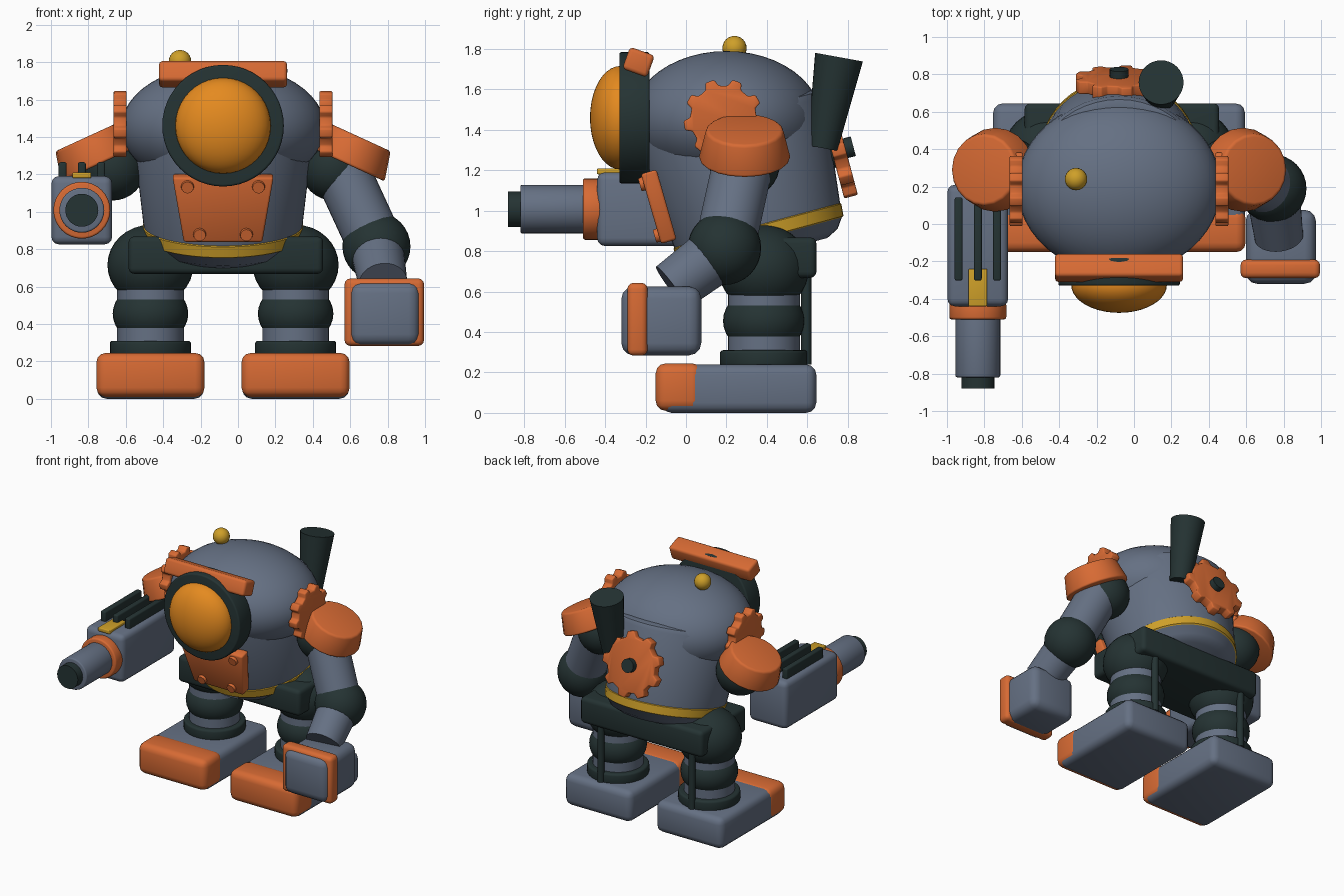
import bpy, bmesh, math
from mathutils import Vector, Matrix

if "Cube" in bpy.data.objects:
    bpy.data.objects.remove(bpy.data.objects["Cube"])

CX = -0.08  # symmetry plane of the torso and legs

def mat(name, col):
    m = bpy.data.materials.new(name)
    m.diffuse_color = (*col, 1)
    m.use_nodes = True
    m.node_tree.nodes["Principled BSDF"].inputs["Base Color"].default_value = m.diffuse_color
    return m

GREY = mat("steel_grey", (0.130, 0.163, 0.228))
ORANGE = mat("rust_orange", (0.68, 0.145, 0.034))
DARK = mat("dark_green_black", (0.018, 0.033, 0.033))
YELLOW = mat("warning_yellow", (0.62, 0.35, 0.022))
GLASS = mat("amber_glass", (0.78, 0.255, 0.014))

def finish(name, bm, material, loc=(0, 0, 0), rot=None, bevel=0, angle=35, segs=3):
    bmesh.ops.recalc_face_normals(bm, faces=bm.faces)
    me = bpy.data.meshes.new(name)
    bm.to_mesh(me)
    bm.free()
    for m in (material if isinstance(material, list) else [material]):
        me.materials.append(m)
    ob = bpy.data.objects.new(name, me)
    bpy.context.collection.objects.link(ob)
    ob.location = loc
    if rot is not None:
        ob.rotation_euler = rot
    for p in me.polygons:
        p.use_smooth = True
    if bevel:
        b = ob.modifiers.new("bevel", 'BEVEL')
        b.width, b.segments, b.limit_method = bevel, segs, 'ANGLE'
        b.angle_limit = math.radians(40)
    else:
        me.set_sharp_from_angle(angle=math.radians(angle))
    return ob

def box(name, material, c, size, bevel=0.02, rx=0):
    bm = bmesh.new()
    bmesh.ops.create_cube(bm, size=1)
    bmesh.ops.scale(bm, vec=size, verts=bm.verts)
    return finish(name, bm, material, c, (math.radians(rx), 0, 0), bevel)

def ball(name, material, c, r, n=32):
    bm = bmesh.new()
    bmesh.ops.create_uvsphere(bm, u_segments=n, v_segments=n // 2, radius=1)
    bmesh.ops.scale(bm, vec=r if isinstance(r, tuple) else (r, r, r), verts=bm.verts)
    return finish(name, bm, material, c)

def rod(name, material, a, b, r1, r2=None, bevel=0, n=32):
    """Cylinder or cone from point a to point b."""
    a, b = Vector(a), Vector(b)
    bm = bmesh.new()
    bmesh.ops.create_cone(bm, cap_ends=True, segments=n, radius1=r1,
                          radius2=r1 if r2 is None else r2, depth=(b - a).length)
    rot = (b - a).to_track_quat('Z', 'Y').to_euler()
    return finish(name, bm, material, (a + b) / 2, rot, bevel)

def prism(name, material, pts, depth, loc, rot, bevel=0):
    """Flat outline in local xy, extruded along local z and centred."""
    bm = bmesh.new()
    f = bm.faces.new([bm.verts.new((x, y, -depth / 2)) for x, y in pts])
    ext = bmesh.ops.extrude_face_region(bm, geom=[f])
    top = [v for v in ext["geom"] if isinstance(v, bmesh.types.BMVert)]
    bmesh.ops.translate(bm, vec=(0, 0, depth), verts=top)
    return finish(name, bm, material, loc, rot, bevel, segs=2)

def lathe(name, material, profile, loc, rot=None, n=48, rule=None):
    bm = bmesh.new()
    vs = [bm.verts.new((r, 0, z)) for r, z in profile]
    es = [bm.edges.new(p) for p in zip(vs, vs[1:])]
    bmesh.ops.spin(bm, geom=vs + es, axis=(0, 0, 1), cent=(0, 0, 0), steps=n, angle=2 * math.pi)
    bmesh.ops.remove_doubles(bm, verts=bm.verts, dist=1e-4)
    if rule:
        for f in bm.faces:
            f.material_index = rule(f.calc_center_median())
    return finish(name, bm, material, loc, rot)

def gear(name, r_out, r_in, depth, loc, rot, teeth=9):
    pts = []
    for i in range(teeth):
        for off, r in ((-0.30, r_in), (-0.17, r_out), (0.17, r_out), (0.30, r_in)):
            t = 2 * math.pi * (i + off) / teeth
            pts.append((r * math.cos(t), r * math.sin(t)))
    prism(name, ORANGE, pts, depth, loc, rot, 0.008)

# torso: forward-leaning barrel with a painted band, and a dome on top
TILT = math.radians(15)
lathe("hull", [GREY, YELLOW],
      [(0, -.08), (.32, -.08), (.38, -.05), (.415, 0), (.425, .005), (.43, .065), (.425, .07),
       (.485, .60), (.475, .63), (.44, .645), (0, .645)],
      (CX, .37, .86), (TILT, 0, 0), rule=lambda c: 1 if 0 < c.z < .07 else 0)
ball("dome", GREY, (CX, .2, 1.45), (.545, .47, .34), 48)
ball("beacon", YELLOW, (-.31, .24, 1.805), .06, 24)

# visor
rod("visor_rim", DARK, (CX, -.18, 1.46), (CX, -.33, 1.46), .325, bevel=.012, n=48)
ball("visor_glass", GLASS, (CX, -.325, 1.46), (.256, .15, .256), 40)
box("brow", ORANGE, (CX, -.235, 1.735), (.685, .13, .115), .02, -20)

# chest plate with bolts, tilted with the hull
R = Matrix.Rotation(math.radians(16), 3, 'X')
pc = Vector((CX, -.135, 1.02))
prism("chest_plate", ORANGE, [(-.27, .18), (.27, .18), (.21, -.18), (-.21, -.18)], .08,
      pc, (math.radians(106), 0, 0), .012)
for i, (bx, bz) in enumerate([(-.19, .13), (.19, .13), (-.125, -.135), (.125, -.135)]):
    rod(f"chest_bolt_{i}", ORANGE, pc + R @ Vector((bx, -.03, bz)),
        pc + R @ Vector((bx, -.06, bz)), .036, .032, n=16)

# back: gear with hub, and exhaust
g = Vector((CX, .755, 1.30))
nrm = Vector((0, math.cos(TILT), math.sin(TILT)))
gear("back_gear", .24, .20, .07, g, (-math.pi / 2 + TILT, 0, 0))
rod("back_gear_hub", DARK, g, g + nrm * .075, .05, n=20)
rod("back_gear_axle", DARK, g - nrm * .12, g, .08, n=20)
rod("exhaust", DARK, (.145, .675, 1.31), (.145, .757, 1.76), .075, .12)

# pelvis
box("pelvis", DARK, (CX + .015, .37, .768), (1.04, .55, .20), .03)

# parts mirrored about the torso plane
for side, s in (("left", -1), ("right", 1)):
    def X(d):
        return CX + s * d
    # shoulder: gear, ball, pad
    gear(side + "_shoulder_gear", .198, .165, .07, (X(.55), .185, 1.455), (0, math.pi / 2, 0))
    rod(side + "_shoulder_axle", DARK, (X(.45), .26, 1.33), (X(.62), .28, 1.3), .10)
    ball(side + "_shoulder_ball", DARK, (X(.59), .29, 1.235), .175)
    ax = Vector((s * math.sin(.43), 0, math.cos(.43)))
    p = Vector((X(.69), .29, 1.33))
    rod(side + "_shoulder_pad", ORANGE, p - ax * .08, p + ax * .08, .228, .19, .015, 20)
    # leg
    lx, ly = X(.388), .385
    ball(side + "_thigh", DARK, (lx, ly, .715), (.23, .225, .215))
    ball(side + "_knee", DARK, (lx, ly, .455), (.202, .202, .165))
    rod(side + "_shin", GREY, (lx, ly, .24), (lx, ly, .62), .178)
    rod(side + "_ankle", DARK, (lx, ly, .23), (lx, ly, .31), .217, bevel=.015)
    rod(side + "_piston", DARK, (lx, .595, .24), (lx, .595, .74), .025, n=12)
    # foot
    box(side + "_foot", GREY, (lx, .262, .12), (.57, .765, .24), .05)
    box(side + "_toe_cap", ORANGE, (lx, -.035, .1275), (.578, .23, .235), .05)

# right arm with fist
E = (.74, .19, .815)
rod("upper_arm", GREY, (.53, .29, 1.27), E, .15)
ball("elbow", DARK, E, .182)
rod("forearm", GREY, E, (.775, -.07, .62), .145, .13)
box("fist", GREY, (.785, -.122, .455), (.375, .395, .34), .06)
box("fist_band", ORANGE, (.782, -.24, .463), (.425, .10, .36), .03)

# left gun arm
gx, gz = -.835, 1.008
box("gun_body", GREY, (gx, -.115, gz), (.325, .65, .365), .04)
rod("gun_collar", ORANGE, (gx, -.42, gz), (gx, -.51, gz), .152, bevel=.012)
rod("gun_barrel", GREY, (gx, -.45, gz), (gx, -.82, gz), .12, bevel=.01)
rod("gun_muzzle", DARK, (gx, -.80, gz), (gx, -.88, gz), .088)
for i in (-1, 0, 1):
    box(f"gun_rail_{i + 2}", DARK, (gx + i * .103, -.08, 1.22), (.042, .445, .09), .01)
box("gun_sight", YELLOW, (gx, -.34, 1.195), (.10, .20, .03), .006)
